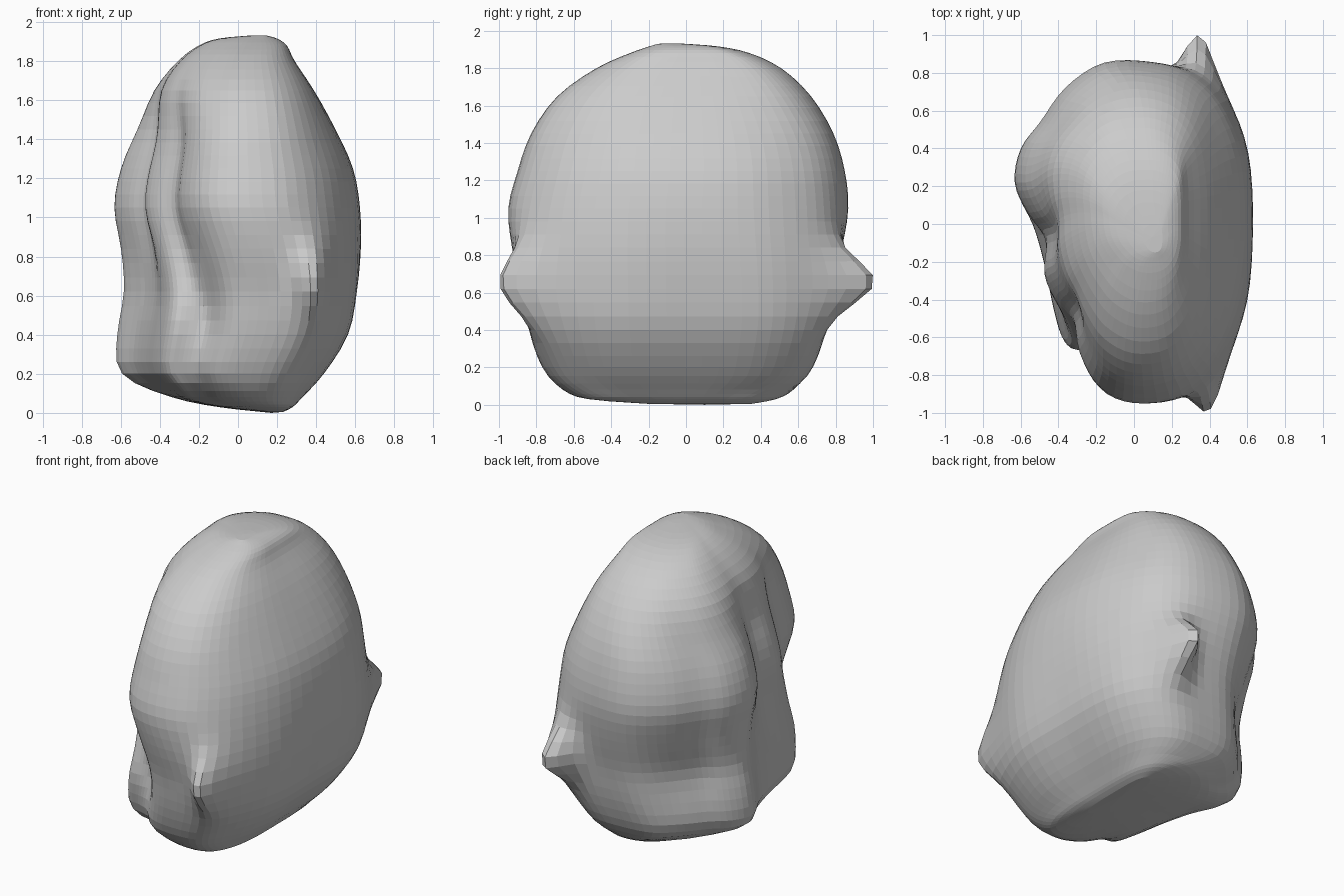
import bpy, bmesh, math
from mathutils import Vector

if "Cube" in bpy.data.objects:
    bpy.data.objects.remove(bpy.data.objects["Cube"])

# Horizontal cross-sections (x, y), counter-clockwise from the +x side
LOW = [(.62, 0), (.61, .42), (.51, .68), (.34, .8), (.1, .81), (-.15, .77), (-.33, .62),
       (-.44, .49), (-.56, .38), (-.62, .22), (-.52, 0), (-.45, -.25), (-.4, -.5), (-.34, -.69),
       (-.24, -.72), (-.15, -.76), (-.05, -.86), (.12, -.9), (.35, -.88), (.49, -.74), (.61, -.42)]
HIGH = [(.61, 0), (.58, .36), (.46, .64), (.3, .79), (.1, .85), (-.15, .85), (-.35, .72),
        (-.48, .54), (-.58, .4), (-.61, .22), (-.54, .06), (-.45, -.06), (-.46, -.24), (-.4, -.37),
        (-.31, -.48), (-.28, -.66), (-.18, -.84), (0, -.92), (.25, -.88), (.44, -.7), (.57, -.38)]
TOP = [(.39, 0), (.385, .25), (.36, .45), (.28, .58), (.15, .65), (0, .66), (-.15, .64),
       (-.27, .57), (-.36, .47), (-.42, .35), (-.44, .2), (-.43, .05), (-.42, -.1), (-.39, -.25),
       (-.34, -.37), (-.27, -.48), (-.17, -.6), (0, -.69), (.2, -.67), (.33, -.52), (.385, -.28)]

# Height and extents: z, x min, x max, y min, y max
LEVELS = [(.005, .12, .23, -.2, .35), (.03, -.1, .28, -.52, .48), (.08, -.35, .33, -.66, .58),
          (.2, -.6, .44, -.77, .68), (.4, -.62, .565, -.84, .75), (.62, -.585, .61, -.88, .79),
          (.84, -.6, .63, -.93, .84), (1.05, -.635, .625, -.95, .87), (1.25, -.6, .59, -.9, .85),
          (1.45, -.52, .5, -.83, .79), (1.65, -.44, .39, -.69, .67), (1.8, -.31, .29, -.48, .51),
          (1.88, -.2, .25, -.3, .34), (1.915, -.1, .2, -.2, .18), (1.93, .05, .15, -.15, 0)]


def spline(pts, u, closed):
    """Catmull-Rom point at parameter u (in point units)."""
    n = len(pts)
    i = int(math.floor(u))
    if not closed:
        i = min(i, n - 2)
    f = u - i
    pick = (lambda k: pts[k % n]) if closed else (lambda k: pts[max(0, min(n - 1, k))])
    a, b, c, d = (Vector(pick(i + k)) for k in (-1, 0, 1, 2))
    return (b * 2 + (c - a) * f + (a * 2 - b * 5 + c * 4 - d) * f * f
            + (b * 3 - a - c * 3 + d) * f ** 3) / 2


def unit_section(pts, count):
    """Sample a closed section and scale it to the 0..1 square."""
    s = [spline(pts, len(pts) * k / count, True) for k in range(count)]
    lo = [min(p[a] for p in s) for a in (0, 1)]
    hi = [max(p[a] for p in s) for a in (0, 1)]
    return [Vector([(p[a] - lo[a]) / (hi[a] - lo[a]) for a in (0, 1)]) for p in s]


def ramp(z, start, end):
    t = max(0, min(1, (z - start) / (end - start)))
    return t * t * (3 - 2 * t)


AROUND, STEPS = 84, 3
low, high, top = (unit_section(s, AROUND) for s in (LOW, HIGH, TOP))

# Side spikes: tip position, x width, z width
SPIKES = [(Vector((.38, -1, .66)), .09, .19), (Vector((.34, 1.01, .66)), .1, .16)]
# Dents: centre x, centre z, x width, z width, depth, side
DENTS = [(-.16, .5, .07, .15, .06, -1), (-.38, .55, .15, .17, .04, 1)]


def shaped(v):
    """Pull out the two spikes and press in the dents."""
    out = v.copy()
    for tip, wx, wz in SPIKES:
        if v.y * tip.y > .4:
            d = ((v.x - tip.x) / wx) ** 2 + ((v.z - tip.z) / wz) ** 2
            out.y += (tip.y - v.y) * math.exp(-d)
    for x, z, wx, wz, depth, side in DENTS:
        if v.y * side > 0:
            d = ((v.x - x) / wx) ** 2 + ((v.z - z) / wz) ** 2
            out.y -= side * depth * math.exp(-d)
    return out


# Lumpy body: stacked rings, capped at both ends
bm = bmesh.new()
rings = []
for r in range((len(LEVELS) - 1) * STEPS + 1):
    z, x0, x1, y0, y1 = spline(LEVELS, r / STEPS, False)
    mid, end = ramp(z, .4, 1.15), max(ramp(z, 1.3, 1.88), 1 - ramp(z, .02, .15))
    ring = []
    for a, b, c in zip(low, high, top):
        p = a.lerp(b, mid).lerp(c, end)
        v = Vector((x0 + (x1 - x0) * p.x, y0 + (y1 - y0) * p.y, max(z, 0)))
        ring.append(bm.verts.new(shaped(v)))
    rings.append(ring)
for a, b in zip(rings, rings[1:]):
    for k in range(AROUND):
        j = (k + 1) % AROUND
        bm.faces.new((a[k], a[j], b[j], b[k]))
for ring, z in ((rings[0], 0), (rings[-1], 1.932)):
    c = sum((v.co for v in ring), Vector()) / AROUND
    hub = bm.verts.new((c.x, c.y, z))
    for k in range(AROUND):
        bm.faces.new((ring[k], ring[(k + 1) % AROUND], hub))
# Relax the surface a little so the lumps flow together
bmesh.ops.smooth_vert(bm, verts=[v for v in bm.verts if abs(v.co.y) < .88 and .05 < v.co.z < 1.85],
                      factor=.5, use_axis_x=True, use_axis_y=True, use_axis_z=True)
bmesh.ops.recalc_face_normals(bm, faces=bm.faces)

mesh = bpy.data.meshes.new("lumpy_body")
bm.to_mesh(mesh)
bm.free()
body = bpy.data.objects.new("lumpy_body", mesh)
bpy.context.collection.objects.link(body)
